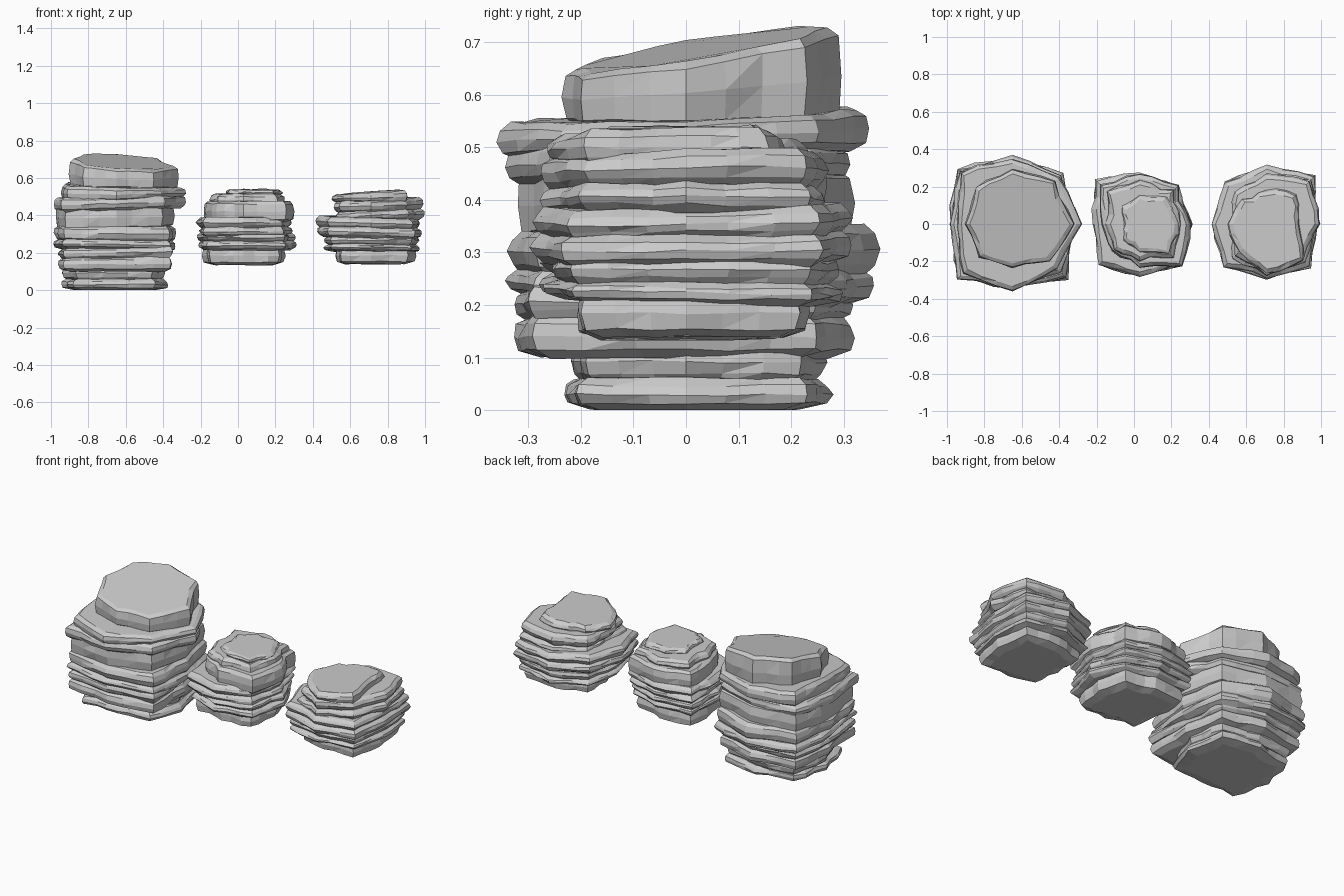
import bpy, bmesh, math, random

if "Cube" in bpy.data.objects:
    bpy.data.objects.remove(bpy.data.objects["Cube"])

random.seed(7)
N = 24  # points around each stratum


def outline(radii):
    """Chunky polygon: resample corner radii (E, NE, N, ...) into N points."""
    k = len(radii)
    corners = [(r * math.cos(math.tau * i / k), r * math.sin(math.tau * i / k))
               for i, r in enumerate(radii)]
    pts = []
    for j in range(N):
        u = j * k / N
        i, f = int(u), u - int(u)
        a, b = corners[i], corners[(i + 1) % k]
        pts.append((a[0] + (b[0] - a[0]) * f, a[1] + (b[1] - a[1]) * f))
    return pts


def stratum(bm, c, pts, z0, z1, tilt0, tilt1, inset_bottom):
    """One closed, bevelled rock shelf with blocky, chipped sides."""
    # blocky sectors: neighbouring points share one offset
    chip, j = [], 0
    while len(chip) < N:
        v = random.choice([0, 0, 0.004, 0.01, 0.02])
        chip += [v] * random.randint(2, 5)
    jit = [random.uniform(-0.006, 0.008) for _ in range(N)]
    h = z1 - z0
    e = min(0.014, h * 0.25)
    profile = [(z0, inset_bottom), (z0 + e, 0.004), (z0 + h * 0.5, -0.004),
               (z1 - e, 0.002), (z1, 0.022)]
    rings = []
    for z, inset in profile:
        t = (z - z0) / h
        ring = []
        for (x, y), cj, jj in zip(pts, chip, jit):
            r = math.hypot(x, y)
            s = (r - inset - cj - jj + random.uniform(-0.004, 0.004)) / r
            x, y = x * s, y * s
            sx = tilt0[0] + (tilt1[0] - tilt0[0]) * t
            sy = tilt0[1] + (tilt1[1] - tilt0[1]) * t
            dz = sx * x + sy * y + random.uniform(-0.003, 0.003)
            ring.append(bm.verts.new((c[0] + x, c[1] + y, max(0, z + dz))))
        rings.append(ring)
    for a, b in zip(rings, rings[1:]):
        for i in range(N):
            n = (i + 1) % N
            if (i + len(rings)) % 3:
                bm.faces.new((a[i], a[n], b[n], b[i]))
            else:
                bm.faces.new((a[i], a[n], b[n]))
                bm.faces.new((a[i], b[n], b[i]))
    bm.faces.new(rings[0][::-1])
    bm.faces.new(rings[-1])


def rock(name, centre, slabs):
    """Stack of slabs: (z0, z1, strata count, tilt x, tilt y, radii, undercut)."""
    bm = bmesh.new()
    for z0, z1, count, tx, ty, radii, undercut in slabs:
        pts = outline(radii)
        cuts = [z0 + (z1 - z0) * (i + (random.uniform(-0.2, 0.2) if 0 < i < count else 0)) / count
                for i in range(count + 1)]
        base = (random.uniform(-0.03, 0.03), random.uniform(-0.03, 0.03)) if z0 > 0.14 else (0, 0)
        top = (tx, ty)
        for i in range(count):
            f0, f1 = i / count, (i + 1) / count
            lerp = lambda f: tuple(p + (q - p) * f for p, q in zip(base, top))
            stratum(bm, centre, pts, cuts[i] - (0.006 if i else 0), cuts[i + 1],
                    lerp(f0), lerp(f1), undercut if i == 0 else 0.02)
    me = bpy.data.meshes.new(name)
    bm.to_mesh(me)
    bm.free()
    ob = bpy.data.objects.new(name, me)
    bpy.context.collection.objects.link(ob)


# large boulder on the left
rock("large_layered_rock", (-0.65, 0), [
    (0.00, 0.13, 2, 0, 0, (.27, .32, .28, .33, .31, .32, .23, .29), .06),
    (0.10, 0.23, 2, 0.03, 0, (.29, .35, .32, .39, .32, .40, .33, .42), .05),
    (0.21, 0.345, 2, 0, 0.02, (.32, .38, .36, .42, .35, .40, .34, .41), .04),
    (0.33, 0.455, 1, 0, 0, (.33, .37, .34, .40, .33, .40, .33, .37), .03),
    (0.43, 0.50, 1, 0.02, 0, (.37, .36, .33, .42, .34, .41, .35, .38), .03),
    (0.485, 0.56, 1, -0.03, 0.04, (.37, .36, .35, .41, .32, .37, .36, .35), .03),
    (0.54, 0.685, 1, -0.07, 0.17, (.33, .32, .29, .28, .25, .26, .24, .29), .02),
])

# middle rock
rock("middle_layered_rock", (0.03, 0), [
    (0.135, 0.235, 1, 0, 0, (.22, .25, .22, .28, .22, .25, .22, .27), .05),
    (0.215, 0.305, 2, 0, 0, (.28, .27, .26, .33, .25, .28, .27, .31), .03),
    (0.29, 0.39, 2, 0, 0, (.26, .29, .27, .34, .25, .31, .29, .30), .03),
    (0.37, 0.475, 1, 0, 0, (.29, .29, .27, .30, .20, .22, .23, .32), .03),
    (0.45, 0.515, 1, 0, 0, (.22, .27, .23, .25, .18, .20, .20, .26), .02),
    (0.50, 0.54, 1, 0, 0, (.22, .21, .15, .13, .09, .13, .15, .22), .02),
])

# right rock
rock("right_layered_rock", (0.71, 0), [
    (0.14, 0.23, 1, 0, 0, (.24, .30, .24, .25, .18, .24, .23, .29), .05),
    (0.205, 0.295, 2, 0, 0, (.26, .34, .29, .29, .25, .30, .27, .32), .04),
    (0.28, 0.39, 2, -0.03, 0.02, (.27, .36, .32, .32, .30, .33, .29, .33), .03),
    (0.37, 0.485, 2, 0.04, 0.02, (.29, .33, .27, .25, .20, .26, .28, .29), .03),
    (0.465, 0.525, 1, 0.07, 0.02, (.20, .22, .20, .20, .20, .23, .29, .27), .02),
])
